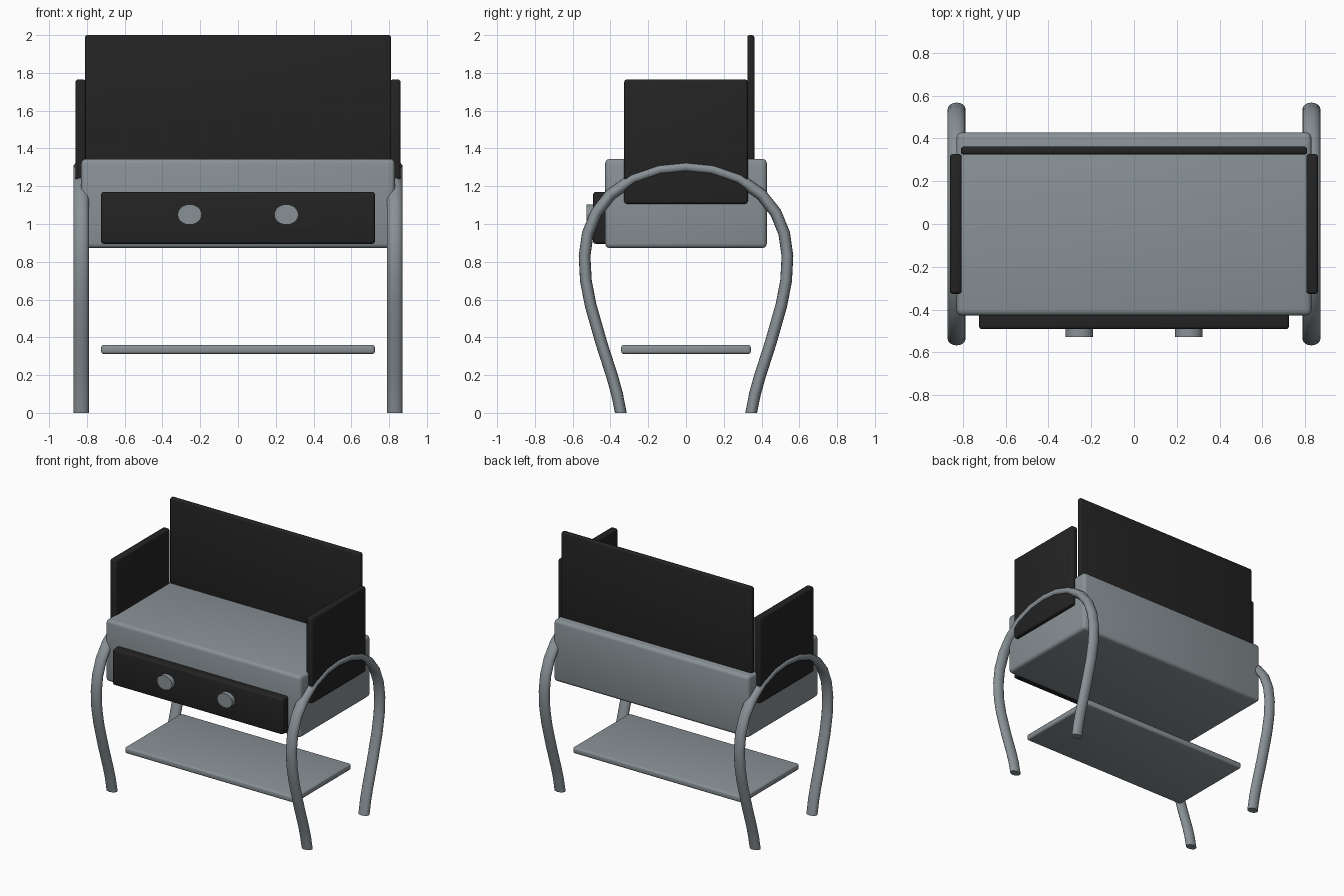
import bpy, bmesh, math
from mathutils import Vector

cube = bpy.data.objects.get("Cube")
if cube:
    bpy.data.objects.remove(cube, do_unlink=True)


def material(name, rgb):
    mat = bpy.data.materials.new(name)
    mat.use_nodes = True
    mat.diffuse_color = (*rgb, 1)
    bsdf = next(n for n in mat.node_tree.nodes if n.type == 'BSDF_PRINCIPLED')
    bsdf.inputs["Base Color"].default_value = (*rgb, 1)
    return mat


GREY = material("steel_grey", (0.25, 0.285, 0.305))
BLACK = material("soft_black", (0.017, 0.017, 0.017))


def finish(name, bm, mat, smooth_angle=40):
    bmesh.ops.recalc_face_normals(bm, faces=bm.faces)
    mesh = bpy.data.meshes.new(name)
    bm.to_mesh(mesh)
    bm.free()
    mesh.materials.append(mat)
    obj = bpy.data.objects.new(name, mesh)
    bpy.context.collection.objects.link(obj)
    bpy.ops.object.select_all(action='DESELECT')
    obj.select_set(True)
    bpy.context.view_layer.objects.active = obj
    bpy.ops.object.shade_smooth_by_angle(angle=math.radians(smooth_angle))
    return obj


def rounded_box(name, lo, hi, bevel, mat):
    """Box between two corners with softened edges."""
    bm = bmesh.new()
    bmesh.ops.create_cube(bm, size=1)
    lo, hi = Vector(lo), Vector(hi)
    bmesh.ops.scale(bm, vec=hi - lo, verts=bm.verts)
    bmesh.ops.translate(bm, vec=(lo + hi) / 2, verts=bm.verts)
    bmesh.ops.bevel(bm, geom=bm.edges[:], offset=bevel, segments=3,
                    profile=0.5, affect='EDGES')
    return finish(name, bm, mat)


def knob(name, x):
    """Short round knob facing the front, slightly wider than tall."""
    bm = bmesh.new()
    n, rx, rz = 24, 0.064, 0.054
    ring = [bm.verts.new((x + rx * math.cos(2 * math.pi * i / n), -0.47,
                          1.05 + rz * math.sin(2 * math.pi * i / n)))
            for i in range(n)]
    base = bm.faces.new(ring)
    out = bmesh.ops.extrude_face_region(bm, geom=[base], use_keep_orig=True)
    front = [v for v in out["geom"] if isinstance(v, bmesh.types.BMVert)]
    bmesh.ops.translate(bm, vec=(0, -0.058, 0), verts=front)
    return finish(name, bm, GREY)


# Half of the arched leg, from foot to crown, as (y, z)
HALF = [(-0.345, 0), (-0.365, 0.1), (-0.39, 0.19), (-0.448, 0.37),
        (-0.505, 0.57), (-0.530, 0.70), (-0.537, 0.83), (-0.52, 0.95),
        (-0.475, 1.06), (-0.40, 1.155), (-0.28, 1.24), (-0.14, 1.288),
        (0, 1.302)]


def arched_leg(name, x):
    """Oval tube swept along a mirrored arch."""
    path = [Vector((0, y, z)) for y, z in HALF]
    path += [Vector((0, -y, z)) for y, z in reversed(HALF[:-1])]
    n, rx, r = 16, 0.042, 0.031
    bm = bmesh.new()
    rings = []
    for i, p in enumerate(path):
        t = (path[min(i + 1, len(path) - 1)] - path[max(i - 1, 0)]).normalized()
        side = Vector((0, -t.z, t.y))
        if i in (0, len(path) - 1):      # feet sit flat on the floor
            side = Vector((0, -math.copysign(1, t.z), 0))
        rings.append([bm.verts.new(
            p + Vector((x + rx * math.cos(a), 0, 0)) + side * r * math.sin(a))
            for a in (2 * math.pi * k / n for k in range(n))])
    for a, b in zip(rings, rings[1:]):
        for k in range(n):
            bm.faces.new((a[k], a[(k + 1) % n], b[(k + 1) % n], b[k]))
    bm.faces.new(rings[0])
    bm.faces.new(rings[-1])
    return finish(name, bm, GREY)


# Main cabinet and lower shelf
rounded_box("cabinet_body", (-0.83, -0.428, 0.872), (0.83, 0.428, 1.345), 0.025, GREY)
rounded_box("lower_shelf", (-0.725, -0.343, 0.312), (0.725, 0.343, 0.36), 0.014, GREY)

# Drawer front and upright back panel
rounded_box("drawer_front", (-0.725, -0.492, 0.895), (0.725, -0.40, 1.17), 0.014, BLACK)
rounded_box("back_panel", (-0.81, 0.325, 1.30), (0.81, 0.362, 2.0), 0.012, BLACK)

# Mirrored side panels, legs and knobs
for label, s in (("left", 1), ("right", -1)):
    x0, x1 = sorted((0.806 * s, 0.861 * s))
    rounded_box(label + "_side_panel", (x0, -0.327, 1.107), (x1, 0.327, 1.765), 0.014, BLACK)
    arched_leg(label + "_arched_leg", 0.83 * s)
    knob(label + "_drawer_knob", 0.256 * s)
